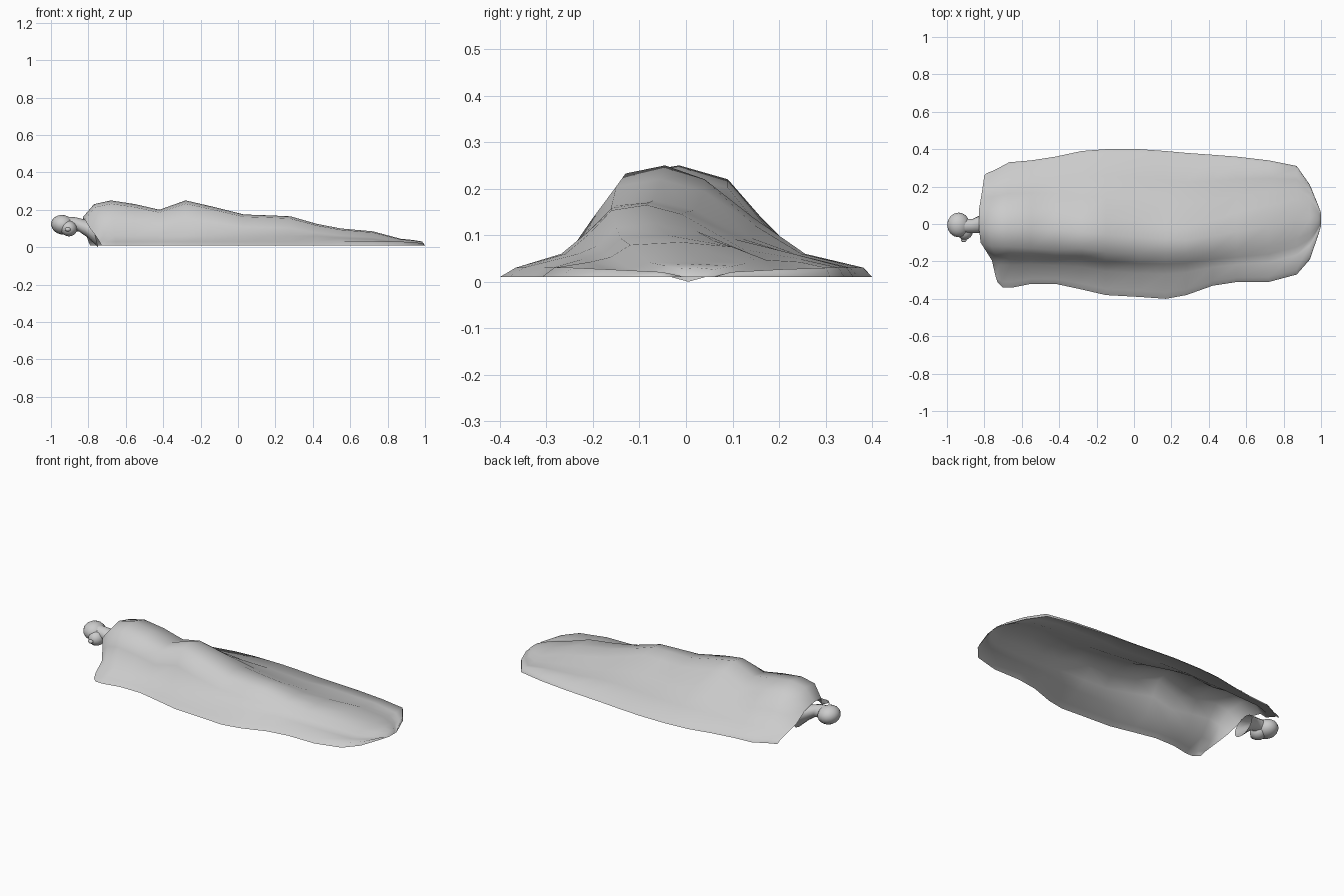
import bpy, bmesh, math
from mathutils import Vector, Matrix

cube = bpy.data.objects.get("Cube")
if cube:
    bpy.data.objects.remove(cube, do_unlink=True)

grey = bpy.data.materials.new("plain grey")
grey.use_nodes = True
colour = (0.6, 0.6, 0.6, 1)
grey.diffuse_color = colour
grey.node_tree.nodes["Principled BSDF"].inputs["Base Color"].default_value = colour


def finish(name, bm):
    """Turn a bmesh into a smooth grey object."""
    mesh = bpy.data.meshes.new(name)
    bm.to_mesh(mesh)
    bm.free()
    obj = bpy.data.objects.new(name, mesh)
    bpy.context.scene.collection.objects.link(obj)
    mesh.materials.append(grey)
    for poly in mesh.polygons:
        poly.use_smooth = True
    return obj


def loft(bm, rows, closed=False):
    """Skin a list of point rows with quads."""
    verts = [[bm.verts.new(p) for p in row] for row in rows]
    count = len(rows[0])
    for r, s in zip(verts, verts[1:]):
        for j in range(count if closed else count - 1):
            k = (j + 1) % count
            bm.faces.new((r[j], s[j], s[k], r[k]))


def mix(a, b, t):
    return a + (b - a) * t


def section(x, front, back, height, ridge_front, ridge_back, bend):
    """One cross-section of the draped sheet, from front hem to back hem."""
    shelf = min(0.06, height * 0.5)
    hem = min(0.03, height * 0.7)
    mid = (ridge_front + ridge_back) / 2
    points = [
        (front, 0.01, 0.10),
        (mix(front, ridge_front, 0.14), hem, 0.09),
        (mix(front, ridge_front, 0.55), shelf, 0.07),
        (mix(front, ridge_front, 0.78), max(shelf, height * 0.62), 0.04),
        (ridge_front, height * 0.93, 0.01),
        (mid, height, 0),
        (ridge_back, height * 0.88, 0),
        (mix(ridge_back, back, 0.3), max(shelf, height * 0.55), 0.01),
        (mix(ridge_back, back, 0.6), shelf, 0.02),
        (mix(ridge_back, back, 0.95), hem, 0.03),
        (back, 0.01, 0.04),
    ]
    return [(x + shift * bend, y, max(z, 0.01)) for y, z, shift in points]


# Sheet: x, front hem, back hem, height, front ridge, back ridge, bend of the head edge
stations = [
    (-0.83, -0.31, 0.27, 0.16, -0.10, 0.07, 1),
    (-0.77, -0.34, 0.29, 0.23, -0.12, 0.08, 0.7),
    (-0.68, -0.34, 0.33, 0.25, -0.12, 0.09, 0.3),
    (-0.55, -0.32, 0.34, 0.23, -0.13, 0.09, 0),
    (-0.42, -0.32, 0.36, 0.20, -0.14, 0.08, 0),
    (-0.28, -0.35, 0.39, 0.25, -0.13, 0.04, 0),
    (-0.15, -0.38, 0.40, 0.22, -0.15, 0.04, 0),
    (0.03, -0.39, 0.40, 0.175, -0.16, 0.02, 0),
    (0.17, -0.40, 0.39, 0.17, -0.16, 0, 0),
    (0.28, -0.38, 0.38, 0.165, -0.16, -0.01, 0),
    (0.42, -0.33, 0.37, 0.125, -0.15, 0.02, 0),
    (0.55, -0.31, 0.36, 0.10, -0.14, 0.06, 0),
    (0.72, -0.31, 0.34, 0.085, -0.12, 0.10, 0),
    (0.87, -0.27, 0.31, 0.045, -0.08, 0.13, 0),
    (0.94, -0.19, 0.21, 0.038, -0.05, 0.10, 0),
    (0.985, -0.06, 0.10, 0.03, -0.01, 0.06, 0),
    (1.0, -0.01, 0.06, 0.01, 0.01, 0.04, 0),
]
bm = bmesh.new()
loft(bm, [section(*s) for s in stations])
bmesh.ops.recalc_face_normals(bm, faces=bm.faces)
if sum(f.normal.z for f in bm.faces) < 0:
    bmesh.ops.reverse_faces(bm, faces=bm.faces)
finish("draped_sheet", bm)


# Head: skull, face and nose as overlapping rounded forms
def ellipsoid(name, centre, radii, tilt=0):
    bm = bmesh.new()
    place = (Matrix.Translation(centre) @ Matrix.Rotation(tilt, 4, 'Y')
             @ Matrix.Diagonal((*radii, 1)))
    bmesh.ops.create_uvsphere(bm, u_segments=16, v_segments=10, radius=1, matrix=place)
    return finish(name, bm)


ellipsoid("skull", (-0.938, -0.005, 0.12), (0.062, 0.066, 0.052), 0.2)
ellipsoid("face", (-0.905, -0.035, 0.1), (0.045, 0.05, 0.042), 0.3)
ellipsoid("nose", (-0.91, -0.085, 0.095), (0.016, 0.012, 0.011))

# Neck: open tube widening into the shoulders under the sheet
rings = []
for x, y, z, r in [(-0.9, -0.01, 0.125, 0.038), (-0.86, -0.01, 0.122, 0.038),
                   (-0.82, 0, 0.103, 0.048), (-0.765, 0.005, 0.07, 0.07)]:
    ring = []
    for i in range(12):
        a = math.tau * i / 12
        up = math.sin(a) * r
        ring.append(Vector((x - up * 0.25, y + math.cos(a) * r, z + up)))
    rings.append(ring)
bm = bmesh.new()
loft(bm, rings, closed=True)
bmesh.ops.recalc_face_normals(bm, faces=bm.faces)
finish("neck", bm)
